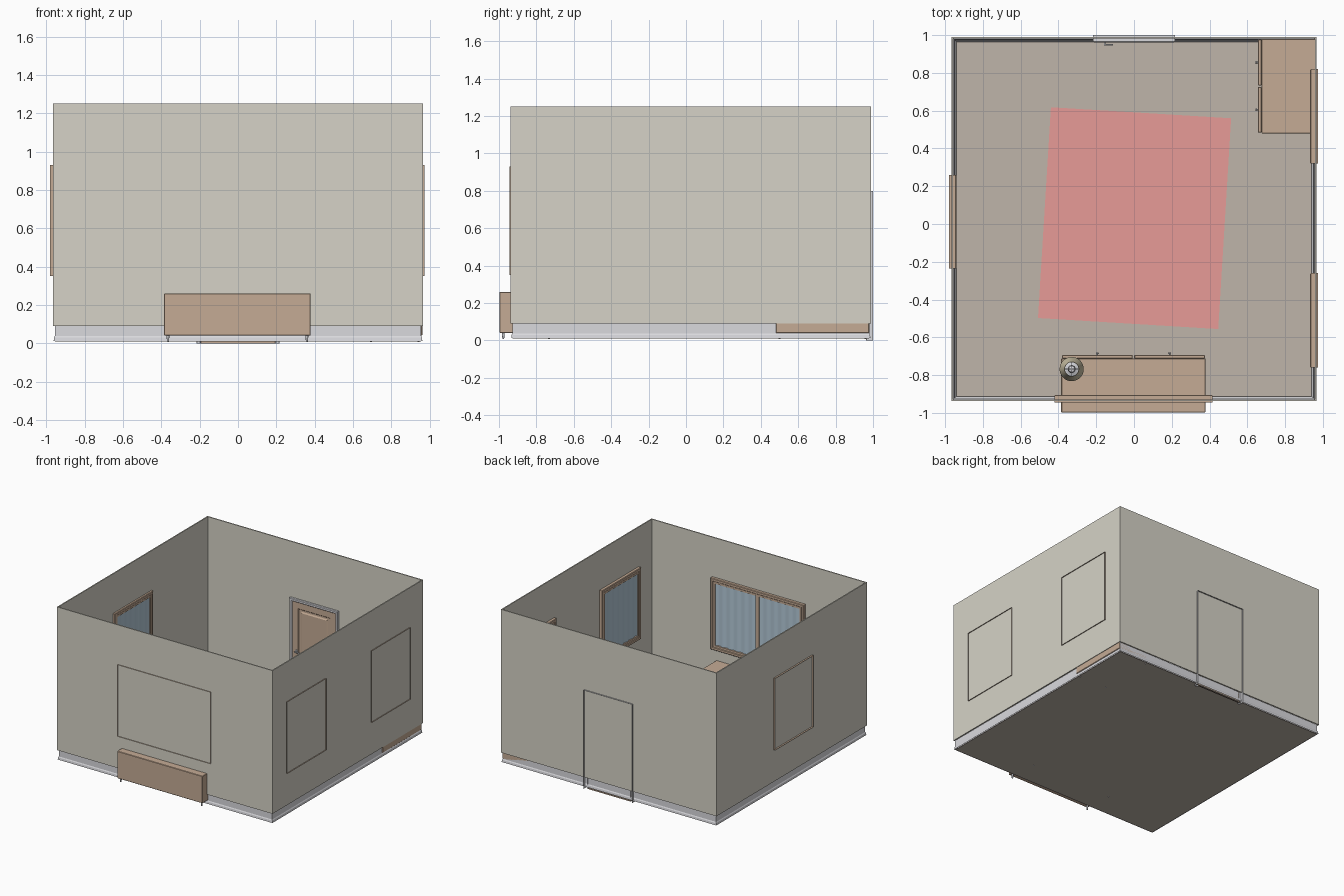
import bpy, bmesh, math
from mathutils import Matrix, Vector

if "Cube" in bpy.data.objects:
    bpy.data.objects.remove(bpy.data.objects["Cube"])


def material(name, r, g, b):
    m = bpy.data.materials.new(name)
    m.diffuse_color = (r, g, b, 1)
    m.use_nodes = True
    m.node_tree.nodes["Principled BSDF"].inputs["Base Color"].default_value = m.diffuse_color
    return m


WALL = material("wall_paint", 0.67, 0.65, 0.57)
FLOOR = material("floor_boards", 0.52, 0.46, 0.40)
WOOD = material("wood", 0.56, 0.41, 0.30)
TRIM = material("trim", 0.70, 0.70, 0.73)
CLOTH = material("curtain_blue", 0.45, 0.58, 0.68)
RUG = material("rug_red", 0.80, 0.33, 0.31)
BRASS = material("brass", 0.60, 0.54, 0.38)
METAL = material("metal", 0.62, 0.63, 0.66)


def finish(bm, name, mat, M=Matrix(), smooth=False):
    me = bpy.data.meshes.new(name)
    bm.to_mesh(me)
    bm.free()
    ob = bpy.data.objects.new(name, me)
    bpy.context.collection.objects.link(ob)
    me.materials.append(mat)
    me.transform(M)
    if smooth:
        bpy.context.view_layer.objects.active = ob
        ob.select_set(True)
        bpy.ops.object.shade_smooth_by_angle(angle=math.radians(40))
        ob.select_set(False)
    return ob


def box(name, lo, hi, mat, M=Matrix(), bevel=0):
    bm = bmesh.new()
    bmesh.ops.create_cube(bm, size=1)
    lo, hi = Vector(lo), Vector(hi)
    for v in bm.verts:
        v.co = Vector(((v.co[i] + 0.5) * (hi[i] - lo[i]) + lo[i]) for i in range(3))
    if bevel:
        bmesh.ops.bevel(bm, geom=bm.edges[:], offset=bevel, segments=1, affect='EDGES')
    return finish(bm, name, mat, M)


def loft(name, hw, hh, profile, mat, M=Matrix(), closed=True, cap=False):
    """Rectangular loops of (inset, level), bridged one to the next."""
    bm = bmesh.new()
    loops = []
    for i, z in profile:
        x, y, b = hw - i, hh - i, -hh + (i if closed else 0)
        loops.append([bm.verts.new(p) for p in ((-x, b, z), (-x, y, z), (x, y, z), (x, b, z))])
    for a, b in zip(loops, loops[1:]):
        for k in range(4 if closed else 3):
            n = (k + 1) % 4
            bm.faces.new((a[k], b[k], b[n], a[n]))
    if cap:
        bm.faces.new(loops[-1][::-1])
    return finish(bm, name, mat, M)


def lathe(name, pts, mat, M=Matrix(), steps=24):
    bm = bmesh.new()
    vs = [bm.verts.new((r, 0, z)) for r, z in pts]
    es = [bm.edges.new(p) for p in zip(vs, vs[1:])]
    bmesh.ops.spin(bm, geom=vs + es, cent=(0, 0, 0), axis=(0, 0, 1), angle=math.tau, steps=steps)
    bmesh.ops.remove_doubles(bm, verts=bm.verts[:], dist=1e-5)
    bmesh.ops.recalc_face_normals(bm, faces=bm.faces[:])
    return finish(bm, name, mat, M, True)


def on_wall(x, y, z, deg):
    """Local X runs along the wall, Y up, Z into the room."""
    return (Matrix.Translation((x, y, z)) @ Matrix.Rotation(math.radians(deg), 4, 'Z')
            @ Matrix.Rotation(math.pi / 2, 4, 'X'))


# Room shell
CY = 0.026
room = Matrix.Translation((0, CY, 0))
loft("walls", 0.966, 0.964, [(0, 0.09), (0, 1.25), (0.009, 1.25), (0.009, 0.09), (0, 0.09)], WALL, room)
loft("skirting", 0.956, 0.954, [(-0.006, 0.013), (-0.004, 0.03), (0.0, 0.038), (0, 0.09),
                                (0.006, 0.085), (0.008, 0.04), (0.014, 0.03), (0.016, 0.013)], TRIM, room)
box("floor", (-0.955, CY - 0.953, 0.010), (0.955, CY + 0.953, 0.015), FLOOR)
box("rug", (-0.478, -0.559, 0.015), (0.478, 0.559, 0.019), RUG,
    Matrix.Translation((0.003, 0.031, 0)) @ Matrix.Rotation(math.radians(-3.5), 4, 'Z'))


# Windows: open-backed casing, sashes and pleated curtain
def window(name, x, y, deg, w, sashes):
    M = on_wall(x, y, 0.64, deg)
    hw, hh = w / 2, 0.29
    loft(name + "_casing", hw, hh, [(0, 0), (0, 0.036), (0.004, 0.04), (0.02, 0.04), (0.024, 0.034),
                                    (0.024, 0.025)], WOOD, M)
    sw = (hw - 0.024) / sashes
    for s in range(sashes):
        off = (2 * s - sashes + 1) * sw
        loft(f"{name}_sash_{s}", sw, hh - 0.024, [(0, 0.025), (0, 0.037), (0.016, 0.037), (0.02, 0.026)],
             WOOD, M @ Matrix.Translation((off, 0, 0)))
    bm = bmesh.new()
    n = int(w / 0.011)
    cols = []
    for i in range(n + 1):
        u = (i / n * 2 - 1) * (hw - 0.02)
        d = 0.031 + 0.003 * math.sin(u * math.tau / 0.066)
        cols.append([bm.verts.new((u, s * (hh - 0.02), d)) for s in (-1, 1)])
    for a, b in zip(cols, cols[1:]):
        bm.faces.new((a[0], b[0], b[1], a[1]))
    finish(bm, name + "_curtain", CLOTH, M, True)


window("left_window", -0.98, 0.0125, 90, 0.495, 1)
window("right_window_back", 0.973, 0.57, -90, 0.50, 1)
window("right_window_front", 0.973, -0.51, -90, 0.50, 1)
window("front_window", -0.0025, -0.944, 180, 0.835, 2)

# Door in the back wall
D = on_wall(0, 1.0, 0.4, 0)
loft("door_frame", 0.217, 0.4, [(0, 0), (0, 0.034), (0.004, 0.038), (0.018, 0.038), (0.024, 0.03), (0.024, 0.016)],
     TRIM, D, closed=False)
loft("door_leaf", 0.193, 0.388, [(0, 0.016), (0, 0.028), (0.05, 0.028), (0.056, 0.021), (0.07, 0.021),
                                 (0.08, 0.027)], WOOD, D @ Matrix.Translation((0, -0.012, 0)), cap=True)
H = D @ Matrix.Translation((-0.155, -0.02, 0.028))
lathe("door_rose", [(0, 0), (0.011, 0), (0.011, 0.005), (0.005, 0.006), (0.005, 0.026), (0, 0.026)], METAL, H, 12)
box("door_lever", (-0.005, -0.005, 0.02), (0.045, 0.005, 0.028), METAL, H, 0.002)


# Drawer units: local front faces -y
def drawer_unit(name, x, y, deg, w, d, top, rows):
    M = Matrix.Translation((x, y, 0)) @ Matrix.Rotation(math.radians(deg), 4, 'Z')
    z0, hw, hd = 0.04, w / 2, d / 2
    box(name + "_body", (-hw, -hd, z0), (hw, hd, top), WOOD, M, 0.003)
    rh = (top - z0 - 0.02) / rows
    for r in range(rows):
        for s in (-1, 1):
            cx, cz = s * w / 4, z0 + 0.01 + (r + 0.5) * rh
            a, b = w / 4 - 0.004, rh / 2 - 0.004
            box(f"{name}_drawer", (cx - a, -hd - 0.018, cz - b), (cx + a, -hd, cz + b), WOOD, M, 0.003)
            K = M @ Matrix.Translation((cx, -hd - 0.018, cz)) @ Matrix.Rotation(math.pi / 2, 4, 'X')
            lathe(f"{name}_knob", [(0, 0), (0.004, 0), (0.004, 0.006), (0.008, 0.009), (0.007, 0.013),
                                   (0, 0.014)], METAL, K, 12)
    for sx in (-1, 1):
        for sy in (-1, 1):
            L = M @ Matrix.Translation((sx * (hw - 0.02), sy * (hd - 0.02), 0))
            lathe(f"{name}_leg", [(0, 0.008), (0.005, 0.008), (0.008, 0.04), (0, 0.04)], METAL, L, 10)


drawer_unit("low_dresser", -0.003, -0.8545, 180, 0.765, 0.285, 0.26, 1)
drawer_unit("corner_chest", 0.818, 0.73, -90, 0.50, 0.287, 0.42, 2)

# Table lamp on the dresser
T = Matrix.Translation((-0.33, -0.768, 0.26))
lathe("lamp_base", [(0, 0), (0.04, 0), (0.04, 0.006), (0.012, 0.014), (0.006, 0.02), (0.006, 0.13), (0, 0.13)],
      METAL, T)
lathe("lamp_shade", [(0.064, 0.10), (0.038, 0.20), (0.036, 0.20), (0.062, 0.10), (0.064, 0.10)], BRASS, T, 32)
lathe("lamp_bulb", [(0, 0.13), (0.010, 0.13), (0.021, 0.155), (0.016, 0.175), (0, 0.182)], TRIM, T, 16)
for k in range(2):
    box("lamp_spider", (-0.037, -0.002, 0.188), (0.037, 0.002, 0.192), METAL,
        T @ Matrix.Rotation(k * math.pi / 2, 4, 'Z'))
